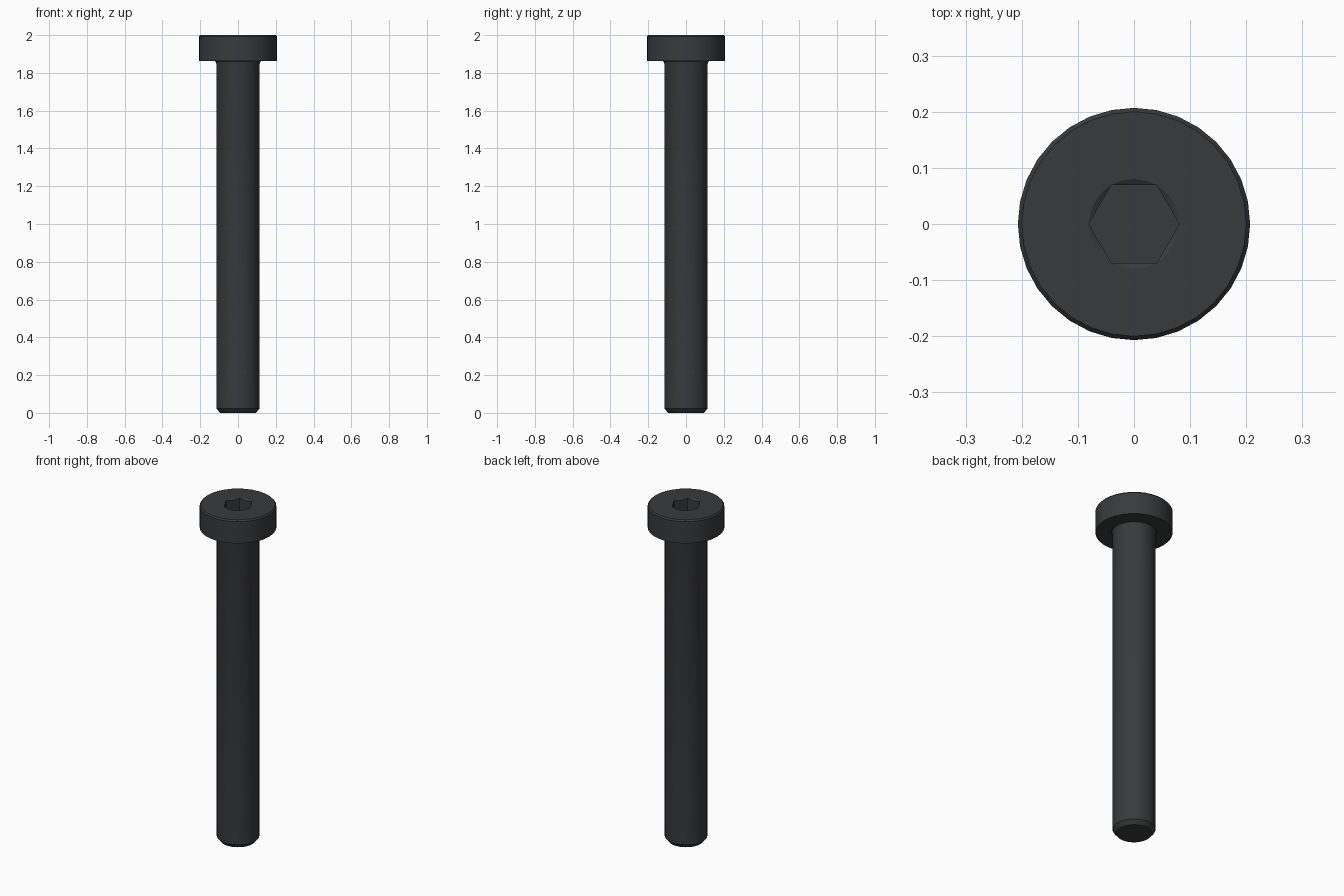
import bpy, bmesh, math

if "Cube" in bpy.data.objects:
    bpy.data.objects.remove(bpy.data.objects["Cube"])

mat = bpy.data.materials.new("dark_steel")
mat.diffuse_color = (0.04, 0.042, 0.045, 1)
mat.use_nodes = True
mat.node_tree.nodes["Principled BSDF"].inputs["Base Color"].default_value = mat.diffuse_color


def skin(name, rings):
    """Closed solid from stacked rings of points, bottom to top."""
    bm = bmesh.new()
    loops = [[bm.verts.new(p) for p in ring] for ring in rings]
    n = len(loops[0])
    for a, b in zip(loops, loops[1:]):
        for i in range(n):
            j = (i + 1) % n
            bm.faces.new((a[i], a[j], b[j], b[i]))
    bm.faces.new(loops[0][::-1])
    bm.faces.new(loops[-1])
    bmesh.ops.recalc_face_normals(bm, faces=bm.faces)
    me = bpy.data.meshes.new(name)
    bm.to_mesh(me)
    bm.free()
    me.materials.append(mat)
    ob = bpy.data.objects.new(name, me)
    bpy.context.collection.objects.link(ob)
    return ob


def ring(n, radius, height):
    """Ring whose radius and height are functions of the angle."""
    angles = [2 * math.pi * i / n for i in range(n)]
    return [(radius(a) * math.cos(a), radius(a) * math.sin(a), height(a)) for a in angles]


# Screw body: chamfered tip, shaft, small fillet, chamfered head
profile = [(0.095, 0), (0.115, 0.024), (0.115, 1.85), (0.117, 1.857), (0.122, 1.862),
           (0.207, 1.862), (0.207, 1.992), (0.2, 2.0)]
screw = skin("socket_screw", [ring(32, lambda a, r=r: r, lambda a, z=z: z) for r, z in profile])

# Hex socket cutter with conical lead-in
SLOPE, APOTHEM, MOUTH = 0.58, 0.0697, 0.08


def hex_radius(a):
    return APOTHEM / math.cos(a % (math.pi / 3) - math.pi / 6)


cutter = skin("socket_cutter", [
    ring(48, hex_radius, lambda a: 1.92),
    ring(48, hex_radius, lambda a: 2 + (hex_radius(a) - MOUTH) * SLOPE),
    ring(48, lambda a: MOUTH + 0.01 / SLOPE, lambda a: 2.01)])
cutter.hide_render = True

mod = screw.modifiers.new("socket", 'BOOLEAN')
mod.operation = 'DIFFERENCE'
mod.solver = 'EXACT'
mod.object = cutter
bpy.context.view_layer.objects.active = screw
screw.select_set(True)
bpy.ops.object.modifier_apply(modifier=mod.name)
bpy.data.objects.remove(cutter)

# Smooth sides, crisp edges
bpy.ops.object.shade_smooth_by_angle(angle=math.radians(25))
